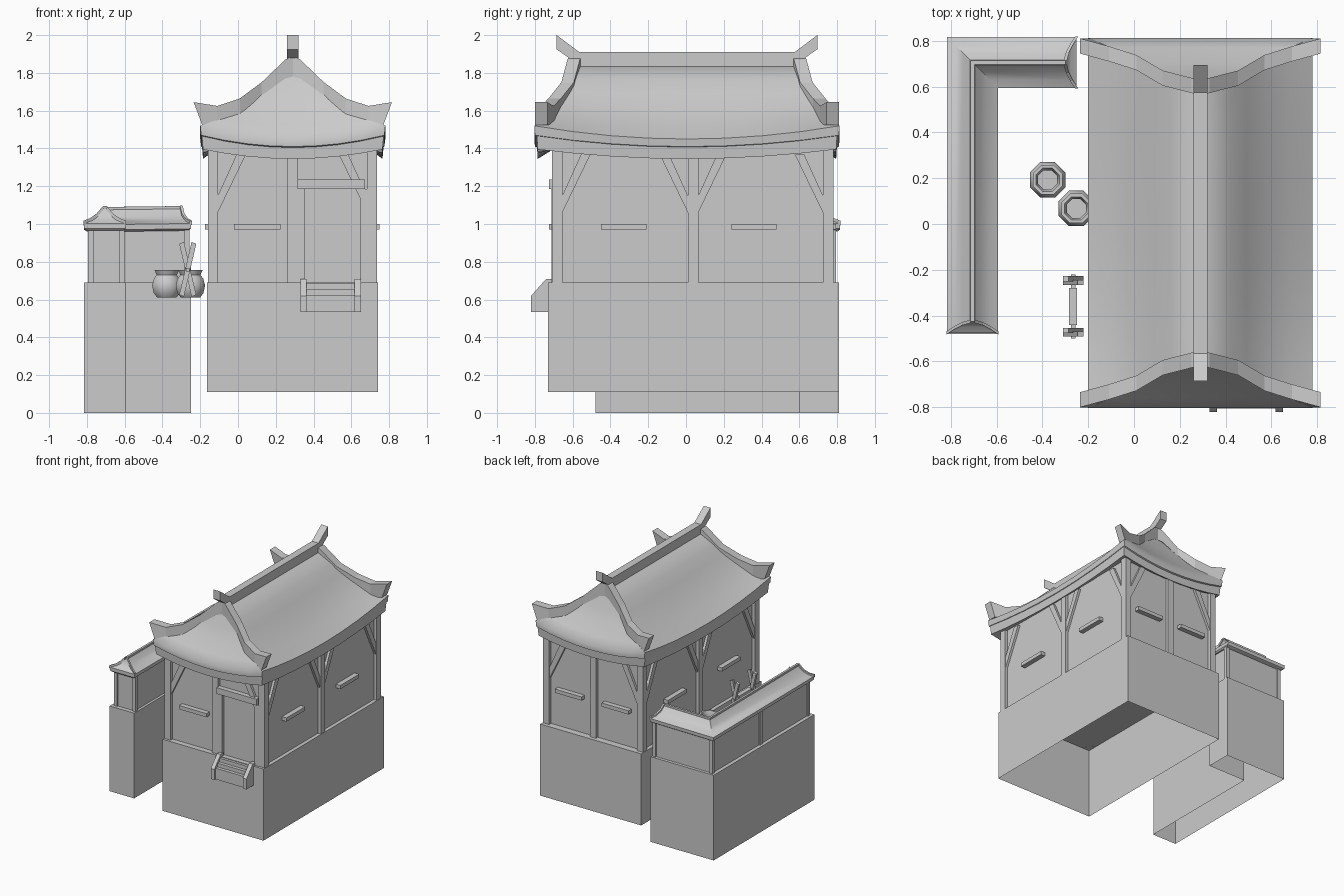
import bpy, bmesh, math
from mathutils import Matrix

if "Cube" in bpy.data.objects:
    bpy.data.objects.remove(bpy.data.objects["Cube"])

CX, CY = 0.29, 0.005          # roof centre


def mesh(name, verts, faces, smooth=None):
    bm = bmesh.new()
    vs = [bm.verts.new(v) for v in verts]
    for f in faces:
        bm.faces.new([vs[i] for i in f])
    bmesh.ops.recalc_face_normals(bm, faces=bm.faces)
    me = bpy.data.meshes.new(name)
    bm.to_mesh(me)
    bm.free()
    ob = bpy.data.objects.new(name, me)
    bpy.context.collection.objects.link(ob)
    if smooth:
        bpy.ops.object.select_all(action='DESELECT')
        ob.select_set(True)
        bpy.context.view_layer.objects.active = ob
        bpy.ops.object.shade_smooth_by_angle(angle=math.radians(smooth))
    return ob


def loft(name, rings, cap0=True, cap1=True, smooth=None):
    n = len(rings[0])
    faces = [(k*n+i, k*n+(i+1) % n, (k+1)*n+(i+1) % n, (k+1)*n+i)
             for k in range(len(rings)-1) for i in range(n)]
    if cap0:
        faces.append(tuple(range(n)))
    if cap1:
        faces.append(tuple(range((len(rings)-1)*n, len(rings)*n)))
    return mesh(name, [p for r in rings for p in r], faces, smooth)


def prism(name, poly, axis, a, b, cap_bottom=True):
    def place(p, t):
        return {'x': (t, *p), 'y': (p[0], t, p[1]), 'z': (*p, t)}[axis]
    return loft(name, [[place(p, t) for p in poly] for t in (a, b)], cap0=cap_bottom)


def box(name, x0, x1, y0, y1, z0, z1):
    return prism(name, [(x0, y0), (x1, y0), (x1, y1), (x0, y1)], 'z', z0, z1)


def ring(hw, hl, z, lift=0, n=8):
    # rectangle whose sides curve up towards the corners
    us = [-1 + 2*i/n for i in range(n)]
    flat = ([(u, -1, u) for u in us] + [(1, u, u) for u in us]
            + [(-u, 1, u) for u in us] + [(-1, -u, u) for u in us])
    return [(CX+hw*a, CY+hl*b, z+lift*u*u) for a, b, u in flat]


# stone bases, open underneath
prism("house_base", [(-.165, -.73), (.74, -.73), (.74, .81), (-.165, .81)], 'z', .11, .69, False)
prism("yard_wall_base", [(-.815, -.48), (-.595, -.48), (-.595, .6), (-.25, .6), (-.25, .81),
                         (-.815, .81)], 'z', 0, .69, False)

# house body
box("house_walls", -.135, .71, -.685, .755, .685, 1.43)
for x in (-.16, .262, .682):
    for y in (-.71, .01, .725):
        if (x, y) != (.262, .01):
            box("house_post", x, x+.054, y, y+.055, .685, 1.43)

# braces and window sills on the long sides
for x0, x1, s0, s1 in ((.705, .73, .705, .75), (-.155, -.13, -.175, -.13)):
    for foot, d in ((-.655, 1), (.01, -1), (.065, 1), (.725, -1)):
        prism("side_brace", [(foot, 1.06), (foot+d*.15, 1.37), (foot+d*.10, 1.37), (foot, 1.15)],
              'x', x0, x1)
    for y in (-.33, .36):
        box("side_window_sill", s0, s1, y-.12, y+.12, .97, 1.0)

# braces and window sills on the front and back
for y0, y1 in ((-.705, -.68), (.75, .775)):
    for foot, d in ((-.107, 1), (.683, -1)):
        prism("end_brace", [(foot, 1.06), (foot+d*.15, 1.37), (foot+d*.10, 1.37), (foot, 1.15)],
              'y', y0, y1)
box("front_window_sill", -.02, .225, -.725, -.68, .97, 1.0)
for x in (.08, .5):
    box("back_window_sill", x-.12, x+.12, .75, .795, .97, 1.0)

# door frame
box("door_lintel", .315, .672, -.725, -.68, 1.185, 1.235)
for x in (.316, .645):
    box("door_jamb", x, x+.04, -.712, -.68, .69, 1.185)
box("door_panel", .355, .645, -.69, -.68, .69, 1.185)

# stairs
for x in (.33, .618):
    prism("stair_side", [(-.72, .535), (-.82, .535), (-.82, .62), (-.74, .71), (-.70, .71), (-.70, .68)],
          'x', x, x+.032)
for i in range(3):
    box("stair_step", .36, .62, -.805+.027*i, -.72, .535, .625+.03*i)

# eave rim with flat soffit
loft("eave_rim", [ring(.40, .70, 1.40), ring(.475, .79, 1.345, .05), ring(.482, .795, 1.425, .05),
                  ring(.40, .70, 1.47)], smooth=30)

# curved hip roof
rows = [(.47, .785, 1.40, .06), (.485, .805, 1.41, .06), (.49, .808, 1.45, .07), (.39, .765, 1.515, .04),
        (.27, .70, 1.61, .02), (.20, .66, 1.69, .005), (.13, .63, 1.765, 0), (.03, .60, 1.835, 0)]
loft("main_roof", [ring(*r) for r in rows], smooth=40)

# ridge with upturned ends
half = [(.59, 1.81), (.605, 1.865), (.69, 1.925), (.69, 2.0), (.57, 1.91)]
prism("roof_ridge", [(CY+y, z) for y, z in half] + [(CY-y, z) for y, z in reversed(half)],
      'x', CX-.03, CX+.03)

# four hip beams: x offset, y offset, bottom, top
hip = [(.0, .59, 1.78, 1.89), (.04, .60, 1.77, 1.87), (.165, .632, 1.68, 1.75), (.28, .70, 1.58, 1.665),
       (.40, .738, 1.52, 1.625)]
for sx in (-1, 1):
    for sy in (-1, 1):
        def section(x, y, zb, zt, xb=None):
            xb = x if xb is None else xb
            return [(CX+sx*a, CY+sy*(y+b), z) for a, b, z in
                    ((xb, -.033, zb), (xb, .033, zb), (x, .033, zt), (x, -.033, zt))]
        loft("hip_beam", [section(*h) for h in hip] + [section(.525, .772, 1.525, 1.645, .48)])

# yard wall panels and posts
prism("yard_wall", [(-.785, -.445), (-.615, -.445), (-.615, .62), (-.27, .62), (-.27, .785),
                    (-.785, .785)], 'z', .685, 1.0)
for x, y in ((-.78, -.44), (-.615, -.44), (-.78, .17), (-.615, .1), (-.78, .78), (-.615, .62),
             (-.27, .62), (-.27, .78)):
    box("yard_wall_post", x-.014, x+.014, y-.014, y+.014, .685, .985)


# yard wall roof: a profile (offset, height, end setback) swept round the corner
def corner_roof(name, side, smooth):
    prof = [(-o, z, s) for o, z, s in side] + [(o, z, s) for o, z, s in reversed(side)]
    n = len(prof)
    px, py = -.705, .705
    rings = [[(px+o, -.475+s, z) for o, z, s in prof],
             [(px+o, py-o, z-.005) for o, z, s in prof],
             [(-.25-s, py-o, z) for o, z, s in prof]]
    faces = [(k*n+i, k*n+(i+1) % n, (k+1)*n+(i+1) % n, (k+1)*n+i) for k in (0, 1) for i in range(n)]
    for k in (0, 2*n):
        faces += [(k+i, k+i+1, k+n-2-i, k+n-1-i) for i in range(len(side)-1)]
    mesh(name, [p for r in rings for p in r], faces, smooth)


corner_roof("yard_wall_roof", [(.095, .965, .01), (.11, .975, 0), (.112, 1.003, 0), (.075, 1.02, .025),
                               (.04, 1.045, .042), (.01, 1.08, .052)], 40)
corner_roof("yard_wall_ridge", [(.009, 1.06, .055), (.009, 1.095, .05)], None)

# wall roof hip ribs
for sx in (-1, 1):
    for on_long_leg in (True, False):
        secs = []
        for o, z, s in ((.008, 1.085, .05), (.045, 1.042, .04), (.08, 1.018, .022), (.113, 1.005, 0)):
            pts = []
            for d, h in ((-.007, -.01), (.007, -.01), (.007, .012), (-.007, .012)):
                pts.append((-.705+sx*o, -.475+s+d, z+h) if on_long_leg else (-.25-s+d, .705+sx*o, z+h))
            secs.append(pts)
        loft("wall_hip_rib", secs)

# pots
pot = [(.055, .61), (.075, .635), (.084, .675), (.074, .71), (.058, .73), (.07, .757), (.055, .757),
       (.045, .73), (.05, .68)]
for px, py in ((-.377, .193), (-.252, .068)):
    loft("pot", [[(px+r*math.cos(math.pi*(i+.5)/4), py+r*math.sin(math.pi*(i+.5)/4), z)
                  for i in range(8)] for r, z in pot], smooth=50)

# sawhorse
SX = -.266
for y in (-.475, -.25):
    for s, dy in ((1, 0), (-1, .016)):
        prism("sawhorse_leg", [(SX-s*.045, .625), (SX-s*.02, .615), (SX+s*.045, .895), (SX+s*.02, .905)],
              'y', y-.016+dy, y+dy+.006)
box("sawhorse_beam", SX-.018, SX+.018, -.44, -.28, .74, .775)
box("sawhorse_axle", SX-.01, SX+.01, -.50, -.22, .748, .768)
